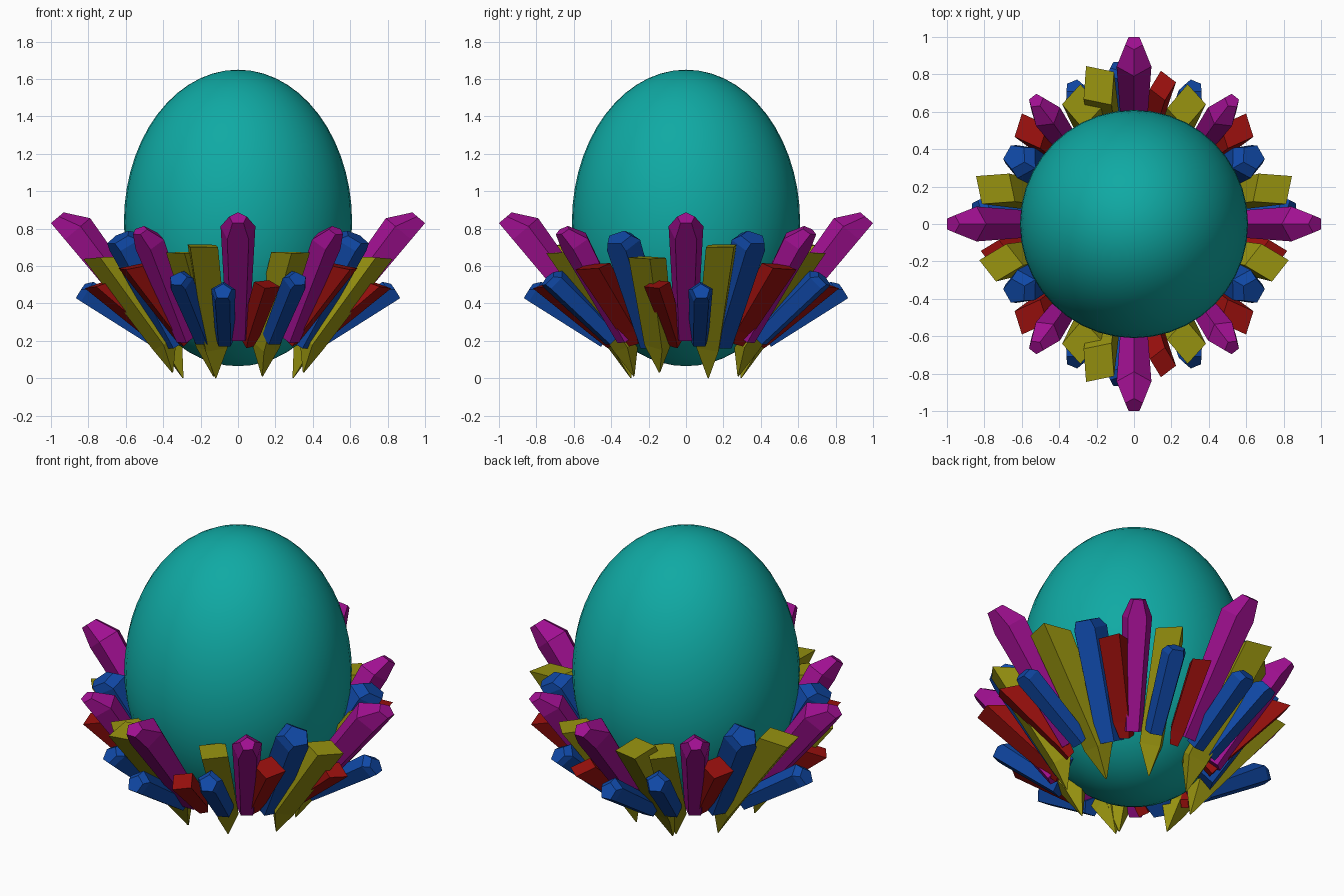
import bpy, bmesh
from math import sin, cos, pi, radians
from mathutils import Vector

old = bpy.data.objects.get("Cube")
if old:
    bpy.data.objects.remove(old)


def material(name, rgb):
    m = bpy.data.materials.new(name)
    m.use_nodes = True
    m.diffuse_color = (*rgb, 1)
    m.node_tree.nodes["Principled BSDF"].inputs["Base Color"].default_value = (*rgb, 1)
    return m


MATS = {
    "teal": material("teal", (0.005, 0.40, 0.37)),
    "purple": material("purple", (0.35, 0.005, 0.28)),
    "blue": material("blue", (0.005, 0.065, 0.38)),
    "red": material("red", (0.32, 0.005, 0.004)),
    "yellow": material("yellow", (0.31, 0.29, 0.005)),
}


def finish(bm, name, mat):
    bmesh.ops.recalc_face_normals(bm, faces=bm.faces)
    mesh = bpy.data.meshes.new(name)
    bm.to_mesh(mesh)
    bm.free()
    mesh.materials.append(MATS[mat])
    obj = bpy.data.objects.new(name, mesh)
    bpy.context.collection.objects.link(obj)
    return obj


# Egg: a sphere with a slightly taller upper half
bm = bmesh.new()
bmesh.ops.create_uvsphere(bm, u_segments=40, v_segments=28, radius=1)
for v in bm.verts:
    v.co = (v.co.x * 0.61, v.co.y * 0.61, 0.835 + v.co.z * (0.815 if v.co.z > 0 else 0.77))
for f in bm.faces:
    f.smooth = True
finish(bm, "egg", "teal")

# Crystal shapes: sides, twist, and rings of (position along length, scale, slant)
SHAPES = {
    "purple": (5, 0, [(0, 0.65, 0), (0.86, 1, 0), (1, 0.5, 0)]),
    "blue": (5, 0, [(0, 0.8, 0), (0.93, 1, 0), (1, 0.72, 0)]),
    "red": (4, 25, [(0, 0.45, 0), (0.15, 0.75, 0), (1, 1, 0.7)]),
    "yellow": (4, 25, [(0, 0.04, 0), (0.2, 0.8, 0), (1, 1, 0.7)]),
}


def crystal(name, color, radius, base, tip, sx=1, sy=1, turn=0):
    """base and tip are (azimuth, distance, height) of the outer edge."""
    sides, twist, rings = SHAPES[color]

    def place(azimuth, dist, z):
        a = radians(azimuth + turn)
        return Vector((dist * cos(a), dist * sin(a), z))

    start, end = place(*base), place(*tip)
    axis = (end - start).normalized()
    a = radians(tip[0] + turn)
    across = Vector((-sin(a), cos(a), 0))
    across = (across - axis * across.dot(axis)).normalized()
    inward = across.cross(axis).normalized()
    if inward.z < 0:
        inward = -inward
    angles = [pi / 2 + radians(twist) + 2 * pi * k / sides for k in range(sides)]
    low = min(sin(t) for t in angles)
    bm = bmesh.new()
    loops = []
    for along, scale, slant in rings:
        r = radius * scale
        loop = []
        for t in angles:
            depth = (sin(t) - low) * r
            p = start.lerp(end, along) + across * cos(t) * r + inward * depth - axis * slant * depth
            loop.append(bm.verts.new((p.x * sx, p.y * sy, max(p.z, 0))))
        loops.append(loop)
    for lower, upper in zip(loops, loops[1:]):
        for k in range(sides):
            n = (k + 1) % sides
            bm.faces.new((lower[k], lower[n], upper[n], upper[k]))
    bm.faces.new(loops[0])
    bm.faces.new(loops[-1])
    finish(bm, name, color)


# Crystals on each of the four sides
SIDE = [
    ("large_purple_crystal", "purple", 0.098, (0, 0.47, 0.2), (0, 1.0, 0.83)),
    ("small_blue_crystal", "blue", 0.068, (9, 0.46, 0.17), (5.5, 0.87, 0.43)),
    ("tall_yellow_crystal", "yellow", 0.105, (22, 0.32, 0), (14, 0.88, 0.70)),
    ("small_red_crystal", "red", 0.07, (-8, 0.42, 0.16), (-12, 0.83, 0.48)),
]
for side, (sx, sy, turn) in {"left": (1, 1, 0), "right": (-1, 1, 0),
                             "back": (1, 1, 90), "front": (1, -1, 90)}.items():
    for name, *spec in SIDE:
        crystal(f"{name}_{side}", *spec, sx=sx, sy=sy, turn=turn)

# Crystals repeated in each quadrant
CORNER = [
    ("corner_purple_crystal", "purple", 0.085, (49, 0.46, 0.19), (51.5, 0.87, 0.77)),
    ("tall_blue_crystal", "blue", 0.098, (29, 0.42, 0.16), (29.5, 0.78, 0.72)),
    ("short_blue_crystal", "blue", 0.07, (65, 0.46, 0.18), (66.5, 0.83, 0.5)),
    ("corner_red_crystal", "red", 0.09, (44, 0.42, 0.17), (42, 0.84, 0.58)),
    ("corner_yellow_crystal", "yellow", 0.1, (65, 0.31, 0.01), (66, 0.80, 0.67)),
]
for sx, lr in ((1, "left"), (-1, "right")):
    for sy, fb in ((1, "back"), (-1, "front")):
        for name, *spec in CORNER:
            crystal(f"{name}_{fb}_{lr}", *spec, sx=sx, sy=sy)
    # Extra yellow crystal low on the left and right sides
    crystal(f"side_yellow_crystal_{lr}", "yellow", 0.1, (-22, 0.38, 0.03), (-16, 0.85, 0.64), sx=sx)
